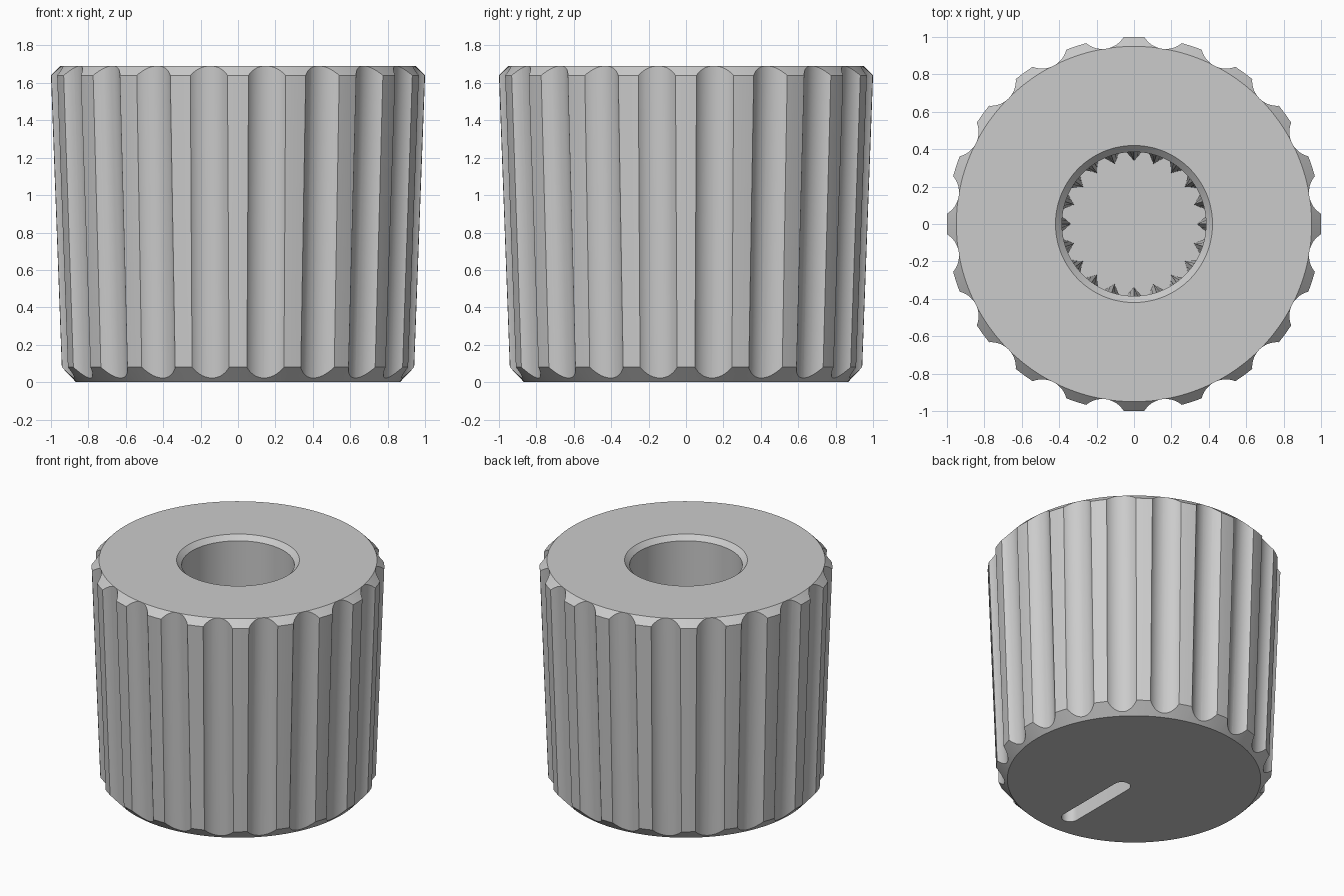
import bpy, bmesh, math
from mathutils import Matrix, Vector

if "Cube" in bpy.data.objects:
    bpy.data.objects.remove(bpy.data.objects["Cube"])

RIDGES = 20
SEGS = RIDGES * 6
PITCH = 2 * math.pi / RIDGES


def make_object(name, bm):
    bmesh.ops.recalc_face_normals(bm, faces=bm.faces)
    mesh = bpy.data.meshes.new(name)
    bm.to_mesh(mesh)
    bm.free()
    obj = bpy.data.objects.new(name, mesh)
    bpy.context.collection.objects.link(obj)
    return obj


def loft(name, rings):
    """Closed solid through a stack of rings with equal point counts."""
    bm = bmesh.new()
    loops = [[bm.verts.new(p) for p in ring] for ring in rings]
    n = len(loops[0])
    for a, b in zip(loops, loops[1:]):
        for i in range(n):
            j = (i + 1) % n
            bm.faces.new((a[i], a[j], b[j], b[i]))
    bm.faces.new(loops[0][::-1])
    bm.faces.new(loops[-1])
    return make_object(name, bm)


def ring(z, radius, tooth=0.0):
    """Circle at height z, optionally with inward pointed teeth."""
    pts = []
    for i in range(SEGS):
        k = min(i % 6, 6 - i % 6)
        r = radius - tooth * max(0.0, 1 - k / 2)
        a = 2 * math.pi * i / SEGS
        pts.append((r * math.cos(a), r * math.sin(a), z))
    return pts


# Tapered body with chamfered rims
BOTTOM, TOP = (0.08, 0.942), (1.64, 1.0)
knob = loft("knob_body", [ring(0, 0.866), ring(*BOTTOM), ring(*TOP), ring(1.69, 0.95)])

# Round grip flutes, parallel to the taper
slope = (TOP[1] - BOTTOM[1]) / (TOP[0] - BOTTOM[0])
flute_r, flute_depth, mid_z = 0.13, 0.053, 0.85
mid_r = BOTTOM[1] + slope * (mid_z - BOTTOM[0]) + flute_r - flute_depth
bm = bmesh.new()
for i in range(RIDGES):
    place = (Matrix.Rotation((i + 0.5) * PITCH, 4, 'Z')
             @ Matrix.Translation(Vector((mid_r, 0, mid_z)))
             @ Matrix.Rotation(math.atan(slope), 4, 'Y'))
    bmesh.ops.create_cone(bm, cap_ends=True, segments=48, radius1=flute_r,
                          radius2=flute_r, depth=2.2, matrix=place)
flutes = make_object("flute_cutter", bm)

# Shaft bore with a chamfered mouth and gripping teeth lower down
bore = loft("bore_cutter", [ring(0.35, 0.385, 0.048), ring(1.2, 0.385),
                            ring(1.655, 0.385), ring(1.72, 0.45)])

# Rounded pointer slot in the closed face
slot_r, y_in, y_out = 0.06, -0.13, -0.68


def slot_ring(z):
    pts = []
    for centre, start in ((y_in, 0), (y_out, math.pi)):
        for i in range(17):
            a = start + math.pi * i / 16
            pts.append((slot_r * math.cos(a), centre + slot_r * math.sin(a), z))
    return pts


slot = loft("slot_cutter", [slot_ring(-0.1), slot_ring(0.12)])

# Cut the body and discard the cutters
bpy.context.view_layer.objects.active = knob
knob.select_set(True)
for cutter in (flutes, bore, slot):
    cutter.hide_render = True
    mod = knob.modifiers.new(cutter.name, 'BOOLEAN')
    mod.operation = 'DIFFERENCE'
    mod.solver = 'EXACT'
    mod.object = cutter
    bpy.ops.object.modifier_apply(modifier=mod.name)
    bpy.data.objects.remove(cutter, do_unlink=True)

# Single grey finish
grey = bpy.data.materials.new("plain_grey")
grey.diffuse_color = (0.6, 0.6, 0.6, 1)
grey.use_nodes = True
grey.node_tree.nodes["Principled BSDF"].inputs["Base Color"].default_value = grey.diffuse_color
knob.data.materials.clear()
knob.data.materials.append(grey)
bpy.ops.object.shade_smooth_by_angle(angle=math.radians(30))
